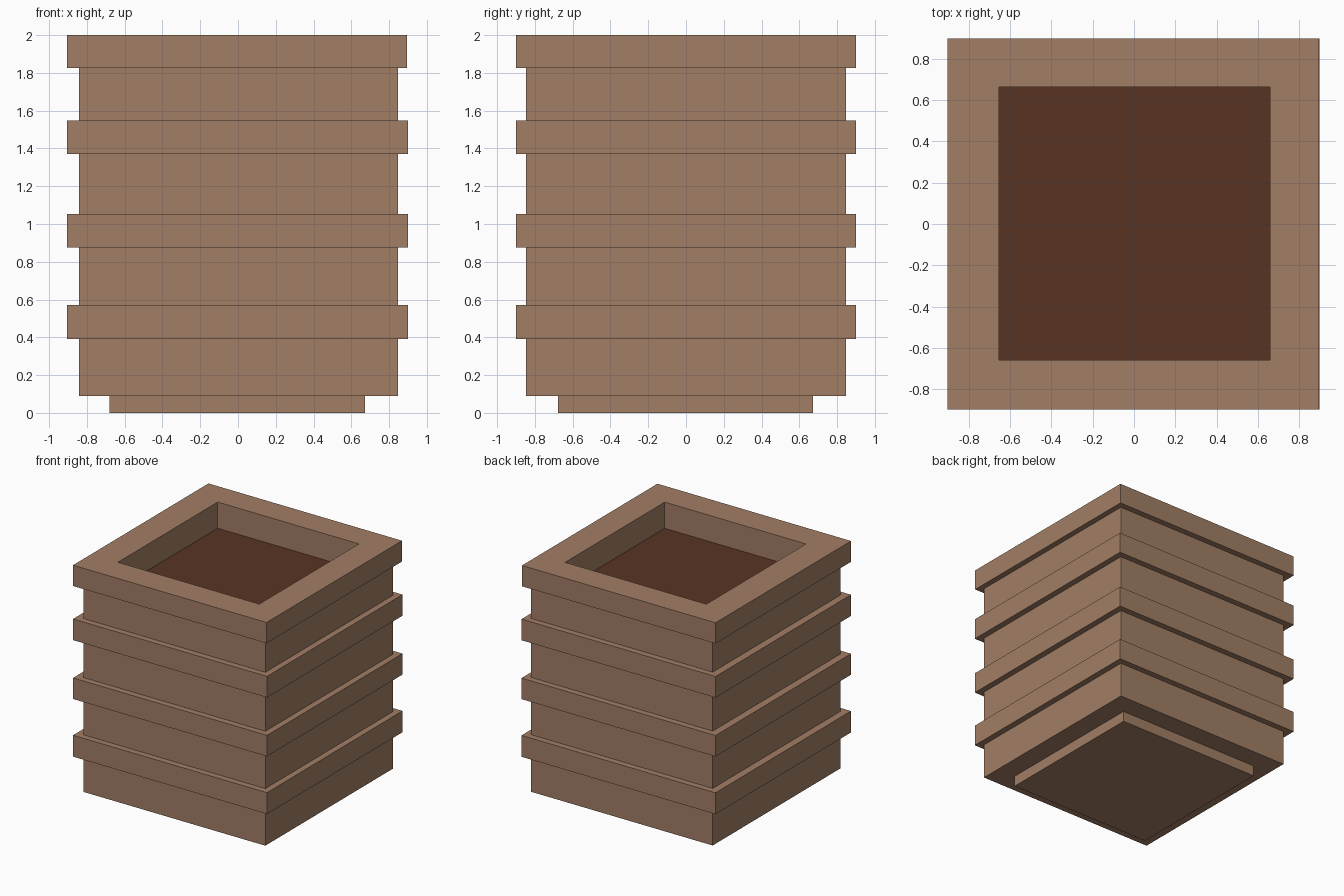
import bpy

if "Cube" in bpy.data.objects:
    bpy.data.objects.remove(bpy.data.objects["Cube"])

def material(name, color):
    m = bpy.data.materials.new(name)
    m.diffuse_color = (*color, 1)
    m.use_nodes = True
    m.node_tree.nodes["Principled BSDF"].inputs["Base Color"].default_value = m.diffuse_color
    return m

wood = material("warm wood", (0.362, 0.211, 0.132))
soil_mat = material("dark soil", (0.098, 0.034, 0.017))

def box(name, x0, x1, y0, y1, z0, z1, mat):
    v = [(x, y, z) for z in (z0, z1) for x, y in ((x0, y0), (x1, y0), (x1, y1), (x0, y1))]
    f = [(3, 2, 1, 0), (4, 5, 6, 7)] + [(i, (i + 1) % 4, (i + 1) % 4 + 4, i + 4) for i in range(4)]
    me = bpy.data.meshes.new(name)
    me.from_pydata(v, [], f)
    me.materials.append(mat)
    ob = bpy.data.objects.new(name, me)
    bpy.context.collection.objects.link(ob)
    return ob

def frame(name, x0, x1, y0, y1, ix0, ix1, iy0, iy1, z0, z1):
    # two full-length side planks with front and back planks butted between them
    box(name + "_left", x0, ix0, y0, y1, z0, z1, wood)
    box(name + "_right", ix1, x1, y0, y1, z0, z1, wood)
    box(name + "_front", ix0, ix1, y0, iy0, z0, z1, wood)
    box(name + "_back", ix0, ix1, iy1, y1, z0, z1, wood)

# foot and floor
box("foot", -0.68, 0.673, -0.677, 0.673, 0, 0.10, wood)
box("floor", -0.842, 0.848, -0.848, 0.848, 0.09, 0.2, wood)

# box walls
frame("wall", -0.842, 0.848, -0.848, 0.848, -0.655, 0.66, -0.66, 0.665, 0.2, 1.825)

# raised bands around the walls
for i, (z0, z1) in enumerate(((0.39, 0.57), (0.875, 1.052), (1.37, 1.548))):
    frame(f"band_{i + 1}", -0.905, 0.90, -0.90, 0.90, -0.72, 0.715, -0.72, 0.72, z0, z1)

# top rim, flush with the inside of the walls
frame("rim", -0.905, 0.896, -0.90, 0.90, -0.655, 0.66, -0.66, 0.665, 1.825, 2.0)

# soil filling
box("soil", -0.655, 0.66, -0.66, 0.665, 0.2, 1.78, soil_mat)
